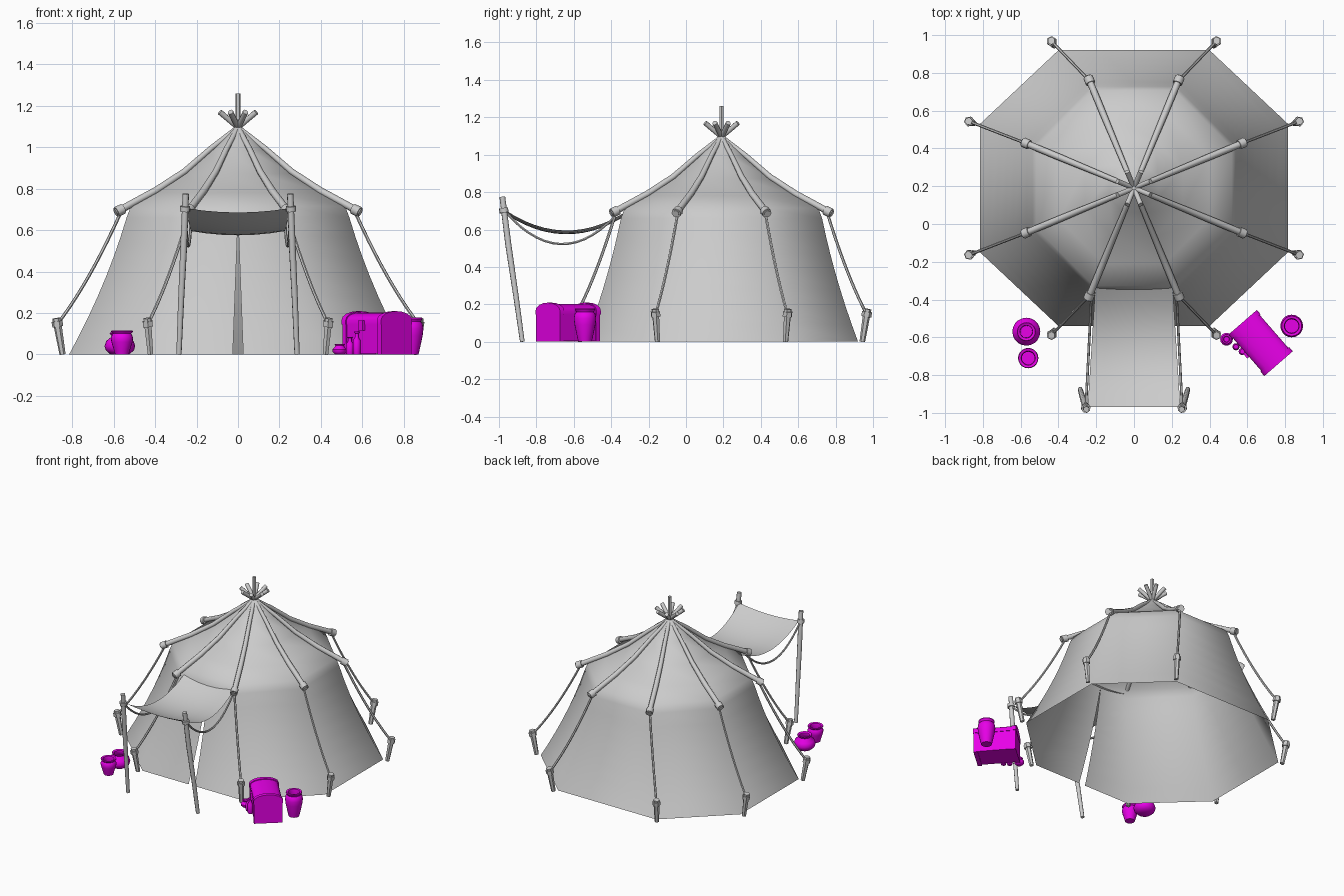
import bpy, bmesh, math
from mathutils import Vector, Matrix

if "Cube" in bpy.data.objects:
    bpy.data.objects.remove(bpy.data.objects["Cube"])

CY = 0.19                       # tent centre in y
mag = bpy.data.materials.new("magenta")
mag.diffuse_color = (0.8, 0.0, 0.8, 1)
mag.use_nodes = True
mag.node_tree.nodes["Principled BSDF"].inputs["Base Color"].default_value = mag.diffuse_color


def finish(ob, angle=50, mat=None):
    bpy.ops.object.select_all(action='DESELECT')
    ob.select_set(True)
    bpy.context.view_layer.objects.active = ob
    if ob.type == 'CURVE':
        bpy.ops.object.convert(target='MESH')
        ob = bpy.context.object
    bpy.ops.object.shade_smooth_by_angle(angle=math.radians(angle))
    if mat:
        ob.data.materials.append(mat)
    return ob


def from_bm(name, bm, angle=50, mat=None):
    bmesh.ops.recalc_face_normals(bm, faces=bm.faces)
    me = bpy.data.meshes.new(name)
    bm.to_mesh(me)
    bm.free()
    ob = bpy.data.objects.new(name, me)
    bpy.context.collection.objects.link(ob)
    return finish(ob, angle, mat)


def tube(name, pts, r, res=1):
    """Round rod or rope through the points; r is one radius or one per point."""
    cu = bpy.data.curves.new(name, 'CURVE')
    cu.dimensions = '3D'
    cu.bevel_depth = 1
    cu.bevel_resolution = res
    cu.use_fill_caps = True
    sp = cu.splines.new('POLY')
    sp.points.add(len(pts) - 1)
    for i, p in enumerate(pts):
        sp.points[i].co = (*p, 1)
        sp.points[i].radius = r[i] if isinstance(r, (list, tuple)) else r
    ob = bpy.data.objects.new(name, cu)
    bpy.context.collection.objects.link(ob)
    return finish(ob)


def sag(a, b, drop, n=10):
    """Points of a hanging line between a and b."""
    a, b = Vector(a), Vector(b)
    return [a.lerp(b, i / n) - Vector((0, 0, drop * 4 * (i / n) * (1 - i / n)))
            for i in range(n + 1)]


def lathe(name, x, y, prof, n=20):
    """Turned vessel from (radius, z) profile."""
    bm = bmesh.new()
    rings = [[bm.verts.new((x + r * math.cos(2 * math.pi * k / n),
                            y + r * math.sin(2 * math.pi * k / n), z)) for k in range(n)]
             for r, z in prof]
    for a, b in zip(rings, rings[1:]):
        for k in range(n):
            bm.faces.new((a[k], a[(k + 1) % n], b[(k + 1) % n], b[k]))
    bm.faces.new(rings[0])
    bm.faces.new(rings[-1])
    return from_bm(name, bm, 45, mag)


# Tent canvas: octagonal roof and flared walls, front slit between two flaps
ROOF = [(0.012, 1.105), (0.14, 0.985), (0.28, 0.872), (0.43, 0.782), (0.56, 0.715), (0.582, 0.66)]


def corner(k, r):
    a = math.radians(22.5 + 45 * k)
    return Vector((r * math.cos(a), r * math.sin(a)))


def base(k):
    c = corner(k, 1)
    wide = abs(c.x) > abs(c.y)
    return Vector((math.copysign(0.815 if wide else 0.40, c.x),
                   math.copysign(0.34 if wide else 0.73, c.y)))


rows = [([corner(k, r) for k in range(8)], z) for r, z in ROOF]
for i in range(1, 8):
    u = i / 7
    f = 0.7 * u + 0.3 * u * u
    rows.append(([corner(k, 0.582).lerp(base(k), f) for k in range(8)], 0.66 * (1 - u)))
bm = bmesh.new()
grid = [[bm.verts.new((p.x, p.y + CY, z)) for p in ps] for ps, z in rows]
for j in range(len(grid) - 1):
    for k in range(8):
        if k == 5 and j >= 5:           # front wall is made of flaps
            continue
        a, b, m = grid[j], grid[j + 1], (k + 1) % 8
        bm.faces.new((a[k], a[m], b[m], b[k]))
slits = {-1: [], 1: []}
for j in range(5, len(grid)):
    l, r = grid[j][5].co, grid[j][6].co
    gap = 0.025 * (j - 5) / (len(grid) - 6)
    for s in slits:
        slits[s].append(bm.verts.new((s * gap, l.y, l.z)))
for j in range(5, len(grid) - 1):
    i = j - 5
    bm.faces.new((grid[j][5], slits[-1][i], slits[-1][i + 1], grid[j + 1][5]))
    bm.faces.new((slits[1][i], grid[j][6], grid[j + 1][6], slits[1][i + 1]))
bmesh.ops.remove_doubles(bm, verts=bm.verts, dist=0.0005)
from_bm("tent_canvas", bm, 48)

# Roof poles, lashings, guy ropes and stakes at all eight corners
tube("centre_pole", [(0, CY, 1.0), (0, CY, 1.26)], 0.013)
for k in range(8):
    d = corner(k, 1)
    at = lambda r, z: Vector((d.x * r, d.y * r + CY, z))
    tube("roof_pole", [at(-0.095, 1.17), at(0, 1.095), at(0.14, 0.995), at(0.28, 0.882),
                       at(0.43, 0.79), at(0.64, 0.685)],
         [0.014, 0.013, 0.014, 0.016, 0.018, 0.018], 2)
    tube("pole_lashing", [at(0.60, 0.703), at(0.635, 0.687)], 0.026, 2)
    wide = abs(d.x) > abs(d.y)
    sx = math.copysign(0.865 if wide else 0.432, d.x)
    sy = math.copysign(0.35 if wide else 0.77, d.y)
    o = Vector((sx, sy)).normalized() * 0.02
    lo = Vector((sx - o.x, sy + CY - o.y, 0))
    hi = Vector((sx + o.x * 0.6, sy + CY + o.y * 0.6, 0.175))
    tube("stake", [lo, hi], [0.015, 0.021], 1)
    tube("stake_lashing", [lo.lerp(hi, 0.77), lo.lerp(hi, 0.92)], 0.027, 1)
    tube("guy_rope", sag(at(0.615, 0.68), lo.lerp(hi, 0.84), 0.035), 0.008)

# Awning cloth sagging between the tent and two front posts
bm = bmesh.new()
N, M = 12, 6
g = []
for i in range(N + 1):
    t = i / N
    w = 0.245 - 0.04 * t
    row = []
    for j in range(M + 1):
        s = 2 * j / M - 1
        z = 0.705 - 0.02 * t - 0.40 * t * (1 - t) - 0.02 * (1 - s * s)
        row.append(bm.verts.new((w * s, -0.968 + 0.63 * t, z)))
    g.append(row)
for i in range(N):
    for j in range(M):
        bm.faces.new((g[i][j], g[i][j + 1], g[i + 1][j + 1], g[i + 1][j]))
from_bm("awning_cloth", bm)

for s in (-1, 1):
    tube("awning_post", [(s * 0.285, -0.875, 0), (s * 0.275, -0.91, 0.25),
                         (s * 0.262, -0.95, 0.52), (s * 0.252, -0.982, 0.775)],
         [0.013, 0.015, 0.017, 0.016], 2)
    tube("post_lashing", [(s * 0.256, -0.972, 0.69), (s * 0.255, -0.976, 0.715)], 0.025, 2)
    tube("awning_rope", sag((s * 0.255, -0.97, 0.70), (s * 0.225, -0.375, 0.675), 0.165, 14), 0.007)

# Chest: arched section extruded along its length, with end bands and a latch
place = Matrix.Translation((0.67, -0.63, 0)) @ Matrix.Rotation(math.radians(-49), 4, 'Z')


def section(e, bottom, lid):
    pts = [(-0.09 - e, bottom), (0.09 + e, bottom), (0.09 + e, 0.145)]
    if lid:
        pts = [(-0.094 - e, 0.145), (0.094 + e, 0.145)]
        for i in range(9):
            a = math.pi * i / 8
            pts.append(((0.094 + e) * math.cos(a), 0.165 + (0.038 + e) * math.sin(a)))
    else:
        pts.append((-0.09 - e, 0.145))
    return pts


def extrude(name, pts, x0, x1):
    bm = bmesh.new()
    f = bm.faces.new([bm.verts.new((x0, y, z)) for y, z in pts])
    ext = bmesh.ops.extrude_face_region(bm, geom=[f])['geom']
    bmesh.ops.translate(bm, vec=(x1 - x0, 0, 0),
                        verts=[v for v in ext if isinstance(v, bmesh.types.BMVert)])
    bm.transform(place)
    return from_bm(name, bm, 35, mag)


extrude("chest_body", section(0, 0.005, False), -0.137, 0.137)
extrude("chest_lid", section(0, 0, True), -0.14, 0.14)
for s in (-1, 1):
    extrude("chest_body_band", section(0.006, 0, False), s * 0.115, s * 0.143)
    extrude("chest_lid_band", section(0.006, 0, True), s * 0.115, s * 0.145)
extrude("chest_latch", [(-0.107, 0.115), (-0.09, 0.115), (-0.09, 0.165), (-0.107, 0.165)], -0.016, 0.016)

# Pots and bottles: right of the door, then left
lathe("tall_vase", 0.835, -0.54, [(0.036, 0), (0.043, 0.03), (0.056, 0.09), (0.06, 0.125), (0.055, 0.15),
      (0.047, 0.158), (0.055, 0.172), (0.053, 0.178), (0.04, 0.176), (0.036, 0.15), (0.04, 0.1)])
lathe("small_round_pot", 0.49, -0.61, [(0.02, 0), (0.033, 0.012), (0.034, 0.025), (0.022, 0.038),
      (0.02, 0.043), (0.025, 0.05), (0.017, 0.05), (0.014, 0.035)], 14)
for x, y, h in ((0.54, -0.65, 0.085), (0.573, -0.675, 0.11)):
    lathe("small_bottle", x, y, [(0.016, 0), (0.019, 0.01), (0.019, h * 0.6), (0.009, h * 0.75),
          (0.009, h * 0.93), (0.013, h * 0.95), (0.013, h)], 12)
lathe("squat_jar", -0.57, -0.57, [(0.045, 0), (0.068, 0.02), (0.074, 0.04), (0.066, 0.065), (0.043, 0.083),
      (0.04, 0.09), (0.05, 0.102), (0.047, 0.106), (0.034, 0.1), (0.032, 0.085), (0.05, 0.06)])
lathe("small_vase", -0.56, -0.71, [(0.033, 0), (0.04, 0.025), (0.051, 0.06), (0.054, 0.08), (0.048, 0.095),
      (0.044, 0.1), (0.053, 0.11), (0.051, 0.115), (0.038, 0.112), (0.034, 0.095), (0.04, 0.06)])
